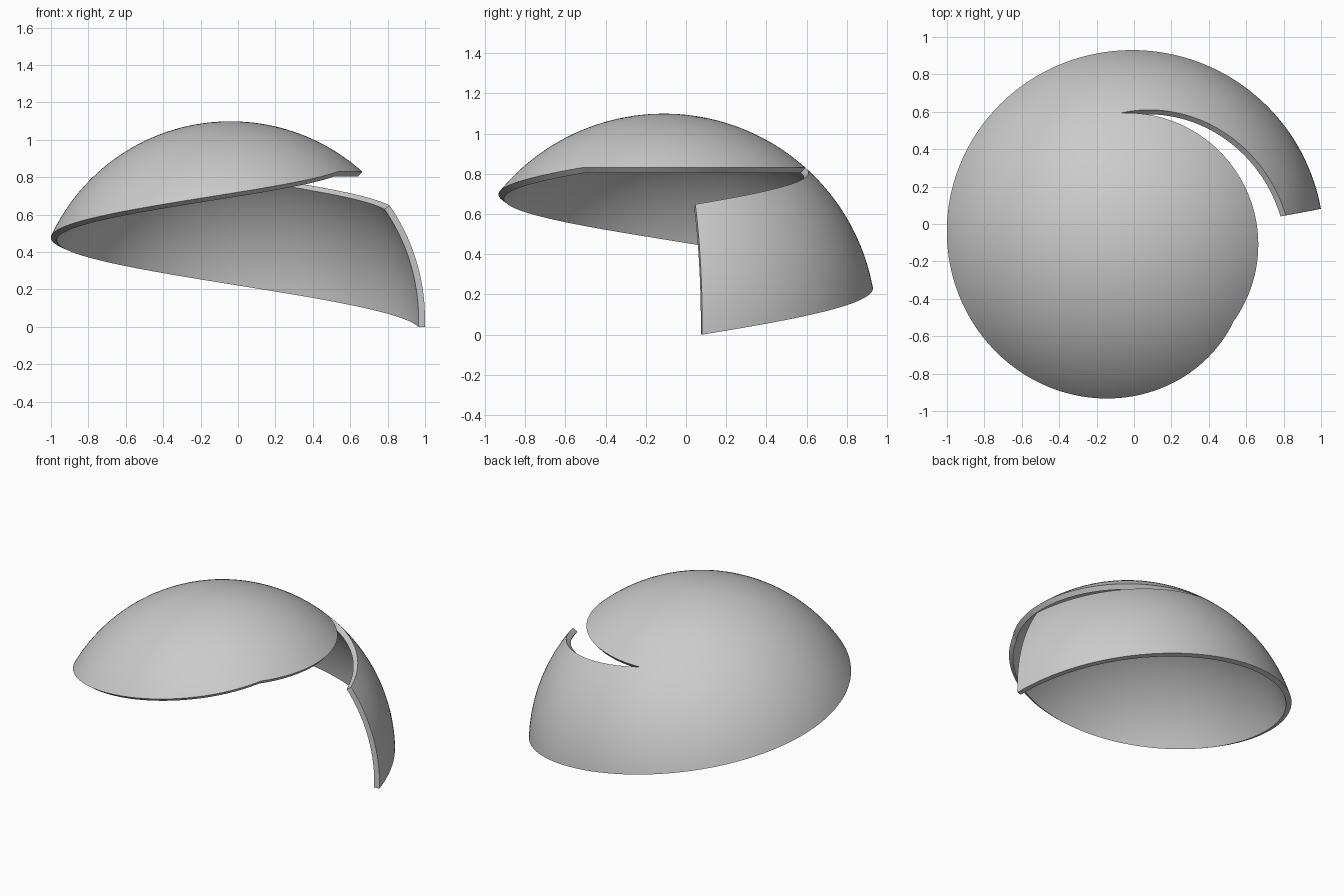
import bpy
import bmesh
from math import sin, cos, radians
from mathutils import Vector

if "Cube" in bpy.data.objects:
    bpy.data.objects.remove(bpy.data.objects["Cube"], do_unlink=True)

CENTRE = Vector((-0.04, -0.11, 0.042))
RADIUS, WALL = 1.057, 0.035
START, STEP, TURN = 10.4, 2.0, 180   # first azimuth, column width, columns per turn
CAP = 41.8                           # polar angle of the round cap's edge
SLIT_END, TAPER_END = 41, 157        # columns where the slit closes and the band fades out
FOOT = 92.3                          # polar angle of the band's lowest corner
SLOPE = (FOOT - CAP) / TAPER_END     # climb of the spiral per column


def point(column, polar):
    a, t = radians(START + STEP * (column % TURN)), radians(polar)
    return CENTRE + RADIUS * Vector((sin(t) * cos(a), sin(t) * sin(a), cos(t)))


def add_sheet(bm, columns, rows, top, bottom):
    """Patch of the sphere between two polar-angle edges."""
    grid = []
    for c in range(columns + 1):
        hi, lo = top(c), bottom(c)
        grid.append([bm.verts.new(point(c, hi + (lo - hi) * r / rows))
                     for r in range(rows + 1)])
    for a, b in zip(grid, grid[1:]):
        for r in range(rows):
            bm.faces.new((a[r], a[r + 1], b[r + 1], b[r]))


bm = bmesh.new()
# Round cap
add_sheet(bm, TURN, 20, lambda c: 0.0, lambda c: CAP)
# Spiral band, free of the cap until the slit closes
add_sheet(bm, TAPER_END, 20,
          lambda c: CAP + SLOPE * max(0, SLIT_END - c),
          lambda c: FOOT - SLOPE * c)
bmesh.ops.remove_doubles(bm, verts=bm.verts, dist=0.0002)
bmesh.ops.dissolve_degenerate(bm, edges=bm.edges, dist=0.0001)
mesh = bpy.data.meshes.new("spiral_dome_shell")
bm.to_mesh(mesh)
bm.free()

shell = bpy.data.objects.new("spiral_dome_shell", mesh)
bpy.context.collection.objects.link(shell)
bpy.ops.object.select_all(action='DESELECT')
shell.select_set(True)
bpy.context.view_layer.objects.active = shell

# Wall thickness, growing inward
solid = shell.modifiers.new("wall", 'SOLIDIFY')
solid.thickness = WALL
solid.offset = -1
bpy.ops.object.modifier_apply(modifier=solid.name)
bpy.ops.object.shade_smooth_by_angle(angle=radians(35))

# Plain grey
grey = bpy.data.materials.new("light_grey")
grey.use_nodes = True
colour = (0.6, 0.6, 0.6, 1.0)
grey.diffuse_color = colour
grey.node_tree.nodes["Principled BSDF"].inputs["Base Color"].default_value = colour
shell.data.materials.append(grey)
